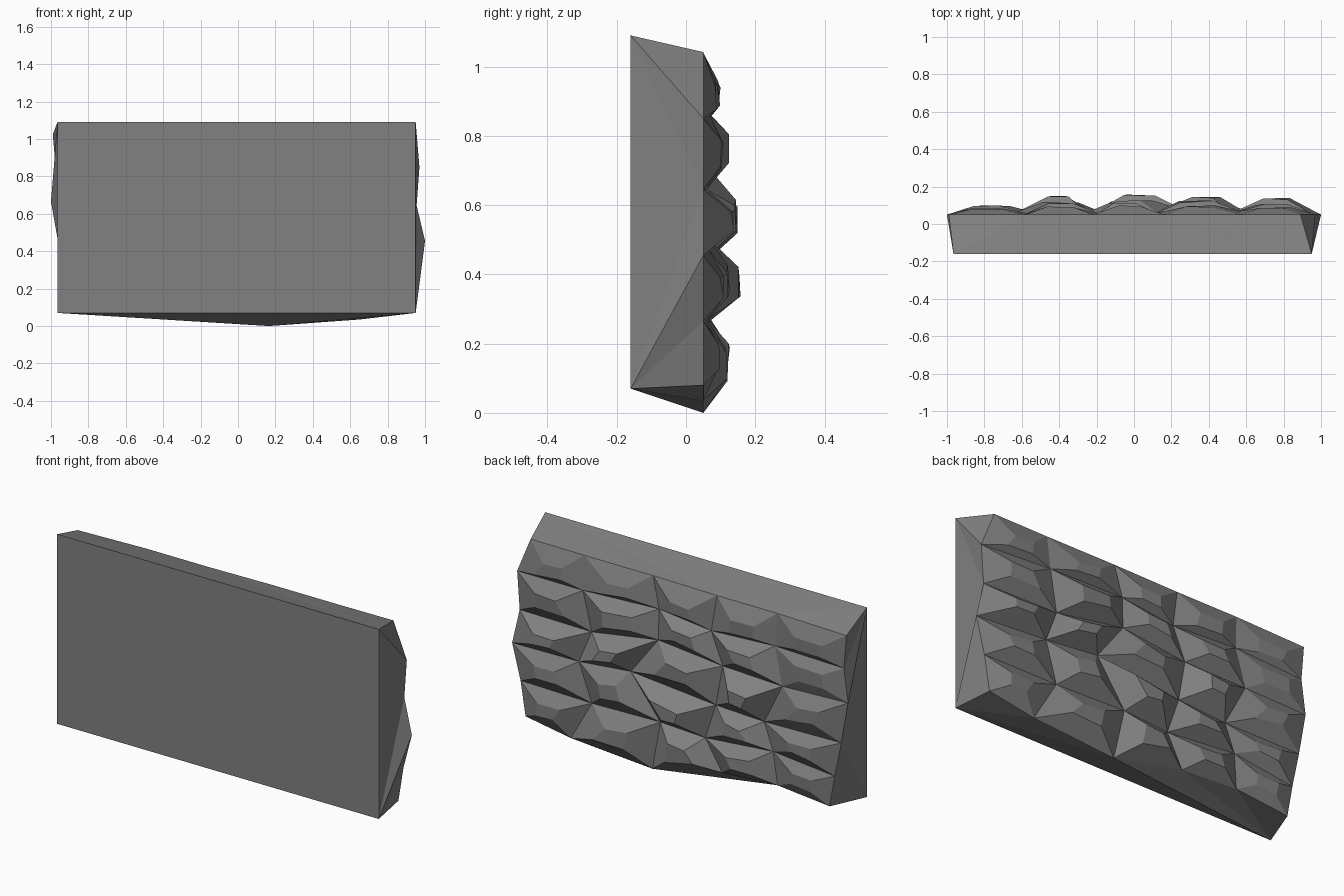
import bpy, bmesh, random
from mathutils import Vector

if "Cube" in bpy.data.objects:
    bpy.data.objects.remove(bpy.data.objects["Cube"])

random.seed(4)

# Irregular lattice of valley corners on the rough side, bottom row first (x, z)
ROWS = [
    [(-.89, .08), (-.58, .11), (-.25, .09), (.165, .00), (.65, .035), (.92, .08)],
    [(-.92, .25), (-.56, .29), (-.155, .255), (.11, .27), (.52, .26), (.95, .265)],
    [(-.96, .44), (-.505, .435), (-.22, .45), (.28, .50), (.59, .47), (1.0, .455)],
    [(-1.0, .665), (-.62, .66), (-.26, .67), (.12, .71), (.52, .645), (.955, .645)],
    [(-.975, .845), (-.57, .86), (-.19, .84), (.12, .875), (.565, .86), (.97, .85)],
    [(-.99, 1.025), (-.58, 1.035), (-.22, 1.035), (.16, 1.04), (.57, 1.04), (.89, 1.042)],
]
# Depth (y) of the chipped facet in each cell
PEAKS = [
    [.09, .11, .13, .12, .10],
    [.10, .12, .163, .13, .11],
    [.10, .15, .13, .15, .14],
    [.09, .12, .12, .125, .11],
    [.08, .095, .10, .10, .09],
]

bm = bmesh.new()
n = len(ROWS)
grid = []
for j, row in enumerate(ROWS):
    line = []
    for i, (x, z) in enumerate(row):
        rim = i in (0, n - 1) or j in (0, n - 1)
        line.append(bm.verts.new((x, .05 if rim else random.uniform(.055, .07), z)))
    grid.append(line)

# Each cell becomes a raised stone facet with four sloping sides
for j in range(n - 1):
    for i in range(n - 1):
        ring = [grid[j][i], grid[j + 1][i], grid[j + 1][i + 1], grid[j][i + 1]]
        mid = sum((v.co for v in ring), Vector()) / 4
        drop = .03 if j == n - 2 else 0
        top = []
        for v in ring:
            p = mid + (v.co - mid) * random.uniform(.25, .42)
            p.y = PEAKS[j][i] - random.uniform(0, .012)
            p.z -= drop
            top.append(bm.verts.new(p))
        bm.faces.new(top)
        for k in range(4):
            m = (k + 1) % 4
            bm.faces.new((ring[k], ring[m], top[m], top[k]))

# Flat front and the tapered sides joining it to the rough rim
c = [bm.verts.new((x, -.16, z)) for x, z in
     ((-.965, .07), (.95, .07), (.95, 1.09), (-.965, 1.09))]
bm.faces.new(c)
sides = [
    (c[0], c[1], grid[0]),
    (c[1], c[2], [r[-1] for r in grid]),
    (c[2], c[3], grid[-1][::-1]),
    (c[3], c[0], [r[0] for r in grid][::-1]),
]
half = n // 2
for a, b, edge in sides:
    for k in range(n - 1):
        bm.faces.new((a if k < half else b, edge[k], edge[k + 1]))
    bm.faces.new((a, edge[half], b))
bmesh.ops.recalc_face_normals(bm, faces=bm.faces)

mesh = bpy.data.meshes.new("rock_wall")
bm.to_mesh(mesh)
bm.free()

# Dark grey stone
stone = bpy.data.materials.new("dark_stone")
stone.diffuse_color = (.22, .22, .22, 1)
stone.use_nodes = True
stone.node_tree.nodes["Principled BSDF"].inputs["Base Color"].default_value = stone.diffuse_color
mesh.materials.append(stone)
bpy.context.collection.objects.link(bpy.data.objects.new("rock_wall", mesh))
